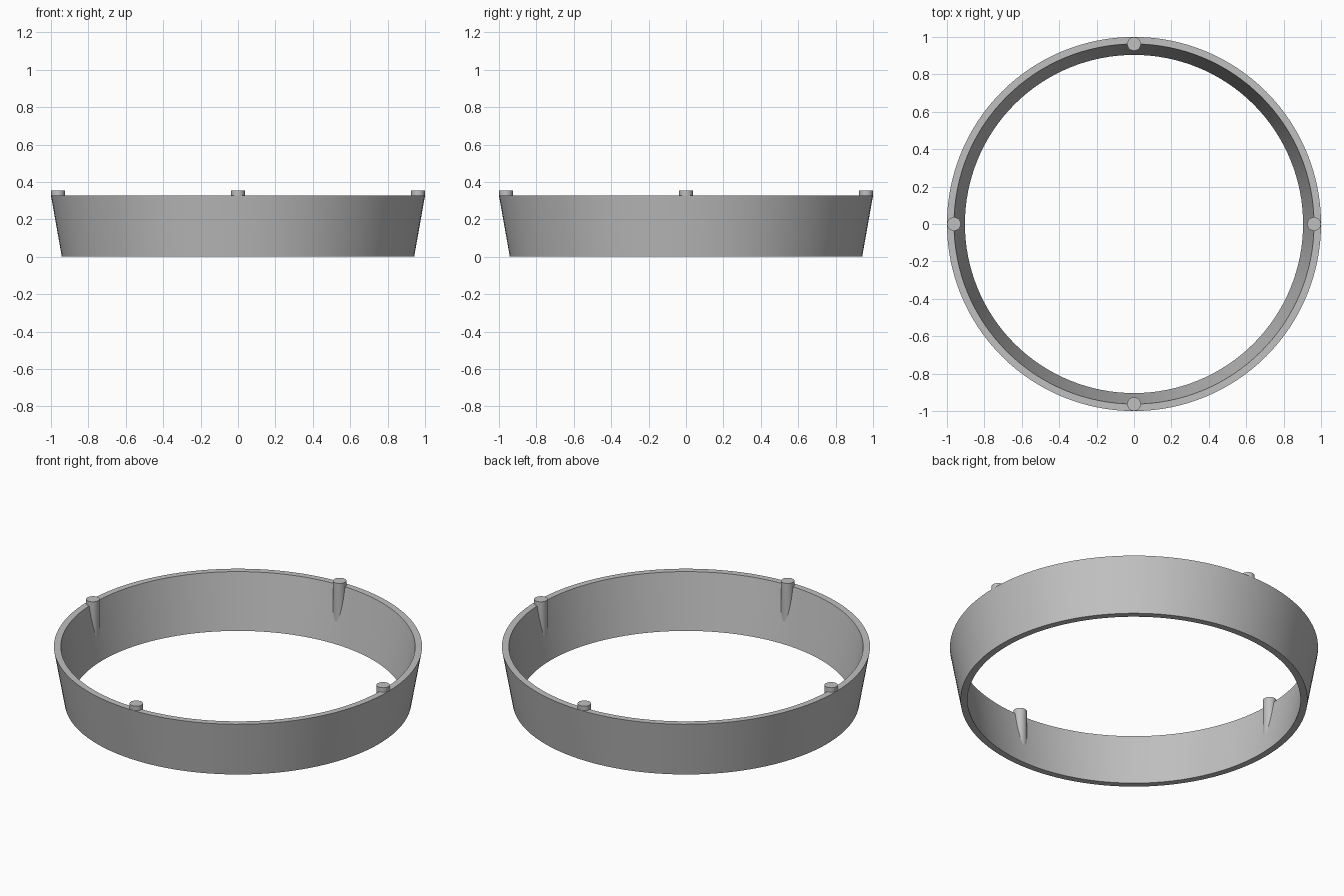
import bpy, bmesh, math
from mathutils import Matrix

cube = bpy.data.objects.get("Cube")
if cube:
    bpy.data.objects.remove(cube, do_unlink=True)

WALL_TOP = 0.328
PIN_TOP = 0.355
PIN_RADIUS = 0.0365
PIN_CENTRE = 0.9625

grey = bpy.data.materials.new("plain grey")
grey.use_nodes = True
grey.diffuse_color = (0.53, 0.53, 0.53, 1)
grey.node_tree.nodes["Principled BSDF"].inputs["Base Color"].default_value = grey.diffuse_color


def finish(name, bm):
    bmesh.ops.recalc_face_normals(bm, faces=bm.faces)
    mesh = bpy.data.meshes.new(name)
    bm.to_mesh(mesh)
    bm.free()
    mesh.materials.append(grey)
    obj = bpy.data.objects.new(name, mesh)
    bpy.context.collection.objects.link(obj)
    bpy.ops.object.select_all(action='DESELECT')
    obj.select_set(True)
    bpy.context.view_layer.objects.active = obj
    bpy.ops.object.shade_smooth_by_angle(angle=math.radians(30))
    return obj


# Flared ring: a slanted wall section spun around the z axis
bm = bmesh.new()
section = [(0.904, 0), (0.942, 0), (1.0, WALL_TOP), (0.9625, WALL_TOP)]
verts = [bm.verts.new((r, 0, z)) for r, z in section]
edges = [bm.edges.new((verts[i], verts[i - 1])) for i in range(len(verts))]
bmesh.ops.spin(bm, geom=verts + edges, axis=(0, 0, 1), cent=(0, 0, 0),
               angle=math.tau, steps=128, use_merge=True)
bmesh.ops.remove_doubles(bm, verts=bm.verts, dist=0.0001)
finish("flared_ring", bm)


# Upright pins whose lower ends are cut on a slant inside the wall
def locating_pin(name, angle):
    bm = bmesh.new()
    bmesh.ops.create_cone(bm, cap_ends=True, segments=32, radius1=PIN_RADIUS,
                          radius2=PIN_RADIUS, depth=PIN_TOP)
    bmesh.ops.translate(bm, verts=bm.verts, vec=(PIN_CENTRE, 0, PIN_TOP / 2))
    for v in bm.verts:
        if v.co.z < 0.1:
            radius = math.hypot(v.co.x, v.co.y)
            v.co.z = min((radius - 0.923) / 0.058 * WALL_TOP, WALL_TOP - 0.01)
    bmesh.ops.rotate(bm, verts=bm.verts, cent=(0, 0, 0),
                     matrix=Matrix.Rotation(angle, 3, 'Z'))
    finish(name, bm)


for i, side in enumerate(["left", "back", "right", "front"]):
    locating_pin(side + "_pin", i * math.pi / 2)
